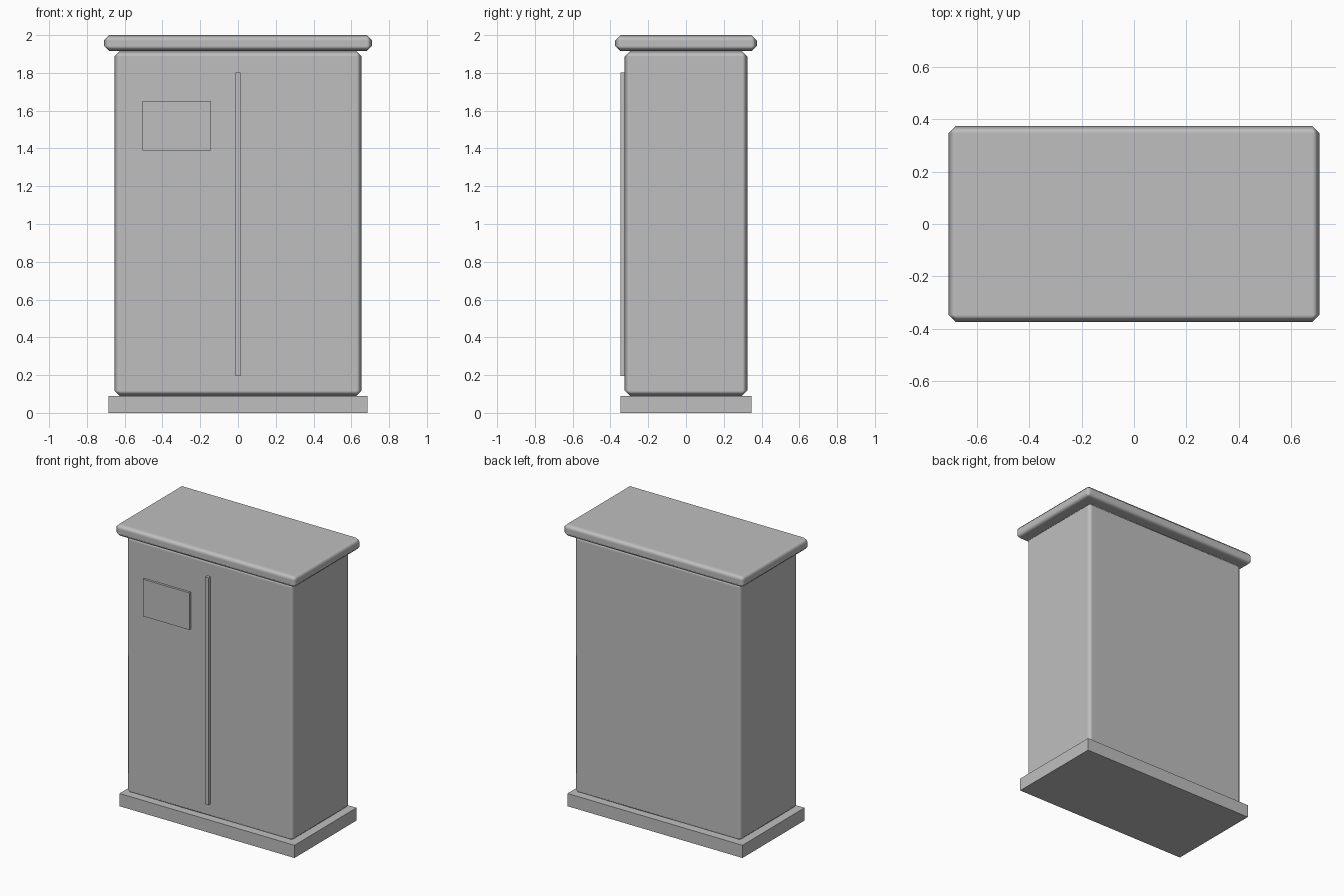
import bpy
import bmesh
from mathutils import Vector

default = bpy.data.objects.get("Cube")
if default:
    bpy.data.objects.remove(default, do_unlink=True)

# Single painted-metal colour
grey = bpy.data.materials.new("grey_metal")
grey.use_nodes = True
colour = (0.52, 0.52, 0.52, 1)
grey.diffuse_color = colour
grey.node_tree.nodes["Principled BSDF"].inputs["Base Color"].default_value = colour


def box(name, low, high, bevel=0):
    """Box between two corners, optionally with softened edges."""
    low, high = Vector(low), Vector(high)
    mesh = bpy.data.meshes.new(name)
    bm = bmesh.new()
    bmesh.ops.create_cube(bm, size=1)
    bmesh.ops.scale(bm, vec=high - low, verts=bm.verts)
    bm.to_mesh(mesh)
    bm.free()
    mesh.materials.append(grey)
    obj = bpy.data.objects.new(name, mesh)
    obj.location = (low + high) / 2
    bpy.context.collection.objects.link(obj)
    if bevel:
        mesh.shade_smooth()
        mod = obj.modifiers.new("soft_edges", "BEVEL")
        mod.width = bevel
        mod.segments = 1
        mod.harden_normals = True
    return obj


# Plinth, cabinet body and overhanging lid
box("plinth", (-0.685, -0.347, 0), (0.685, 0.347, 0.09))
box("cabinet_body", (-0.655, -0.325, 0.09), (0.655, 0.325, 1.915), 0.028)
box("lid", (-0.71, -0.375, 1.915), (0.71, 0.375, 2), 0.028)

# Door seam strip and label plate on the front
box("door_strip", (-0.014, -0.347, 0.195), (0.014, -0.32, 1.802))
box("label_plate", (-0.505, -0.341, 1.39), (-0.142, -0.32, 1.652))
